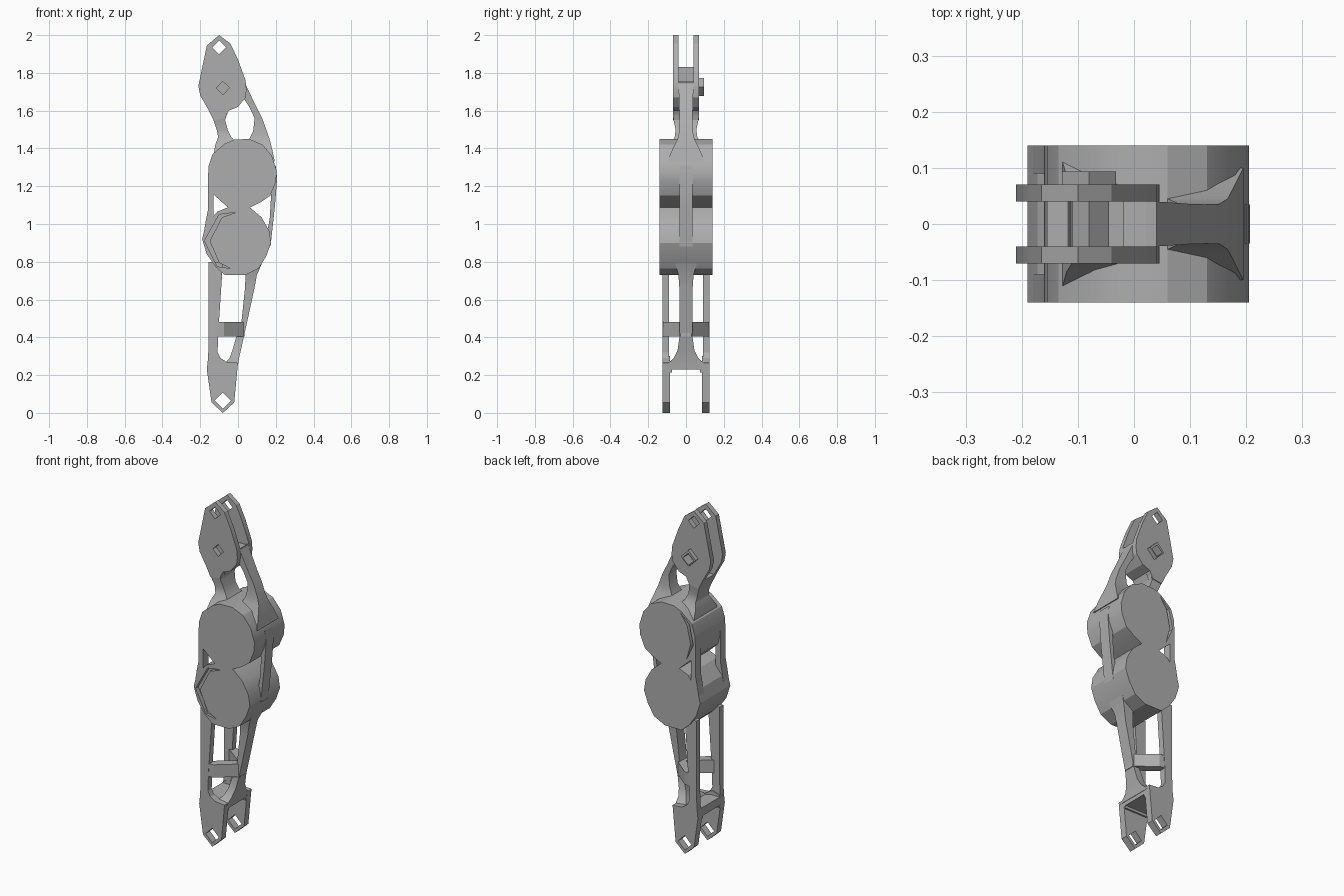
import bpy
import bmesh
from math import radians

default_cube = bpy.data.objects.get("Cube")
if default_cube:
    bpy.data.objects.remove(default_cube, do_unlink=True)

# One plain grey for the whole casting
GREY = (0.42, 0.42, 0.42, 1.0)
metal = bpy.data.materials.new("plain grey")
metal.use_nodes = True
metal.diffuse_color = GREY
metal.node_tree.nodes["Principled BSDF"].inputs["Base Color"].default_value = GREY


def finish(name, bm):
    """Turn a bmesh into a grey object with crisp edges."""
    bmesh.ops.recalc_face_normals(bm, faces=bm.faces)
    mesh = bpy.data.meshes.new(name)
    bm.to_mesh(mesh)
    bm.free()
    mesh.materials.append(metal)
    part = bpy.data.objects.new(name, mesh)
    bpy.context.collection.objects.link(part)
    bpy.ops.object.select_all(action="DESELECT")
    part.select_set(True)
    bpy.context.view_layer.objects.active = part
    bpy.ops.object.shade_smooth_by_angle(angle=radians(25))
    return part


def prism(name, outline, start, end, holes=(), upright=False):
    """Extrude an x-z outline along y, or an x-y outline along z if upright."""
    bm = bmesh.new()
    for loop in [outline, *holes]:
        verts = [bm.verts.new((a, b, start) if upright else (a, start, b))
                 for a, b in loop]
        for first, second in zip(verts, verts[1:] + verts[:1]):
            bm.edges.new((first, second))
    bmesh.ops.triangle_fill(bm, use_beauty=True, edges=bm.edges[:])
    grown = bmesh.ops.extrude_face_region(bm, geom=bm.faces[:])["geom"]
    moved = [v for v in grown if isinstance(v, bmesh.types.BMVert)]
    shift = end - start
    bmesh.ops.translate(bm, verts=moved,
                        vec=(0, 0, shift) if upright else (0, shift, 0))
    return finish(name, bm)


def pair(name, outline, inner, outer, holes=()):
    """Matching front and back plates."""
    prism("front_" + name, outline, -outer, -inner, holes)
    prism("back_" + name, outline, inner, outer, holes)


def loft(name, stations):
    """Strut with rectangular sections: height, left x, right x, half depth."""
    bm = bmesh.new()
    rings = []
    for z, left, right, half in stations:
        corners = [(left, -half), (right, -half), (right, half), (left, half)]
        rings.append([bm.verts.new((x, y, z)) for x, y in corners])
    for low, high in zip(rings, rings[1:]):
        for i in range(4):
            j = (i + 1) % 4
            bm.faces.new((low[i], low[j], high[j], high[i]))
    bm.faces.new(rings[0])
    bm.faces.new(rings[-1])
    return finish(name, bm)


def diamond(x, z, size):
    return [(x, z + size), (x + size, z), (x, z - size), (x - size, z)]


# Upper clevis plates with their two square pin holes
pivot_hole = diamond(-.08, 1.72, .035)
clevis = [(-.1, 2), (-.04, 1.955), (0, 1.87), (.04, 1.76), (.045, 1.71),
          (.04, 1.67), (0, 1.62), (-.05, 1.6), (-.07, 1.56), (-.13, 1.55),
          (-.16, 1.61), (-.2, 1.68), (-.21, 1.73), (-.185, 1.85), (-.165, 1.945)]
pair("upper_clevis", clevis, .04, .07, [pivot_hole, diamond(-.1, 1.935, .036)])

# Web between the clevis plates
web = [(-.11, 1.83), (-.08, 1.845), (0, 1.845), (.04, 1.75), (.04, 1.67),
       (0, 1.62), (-.05, 1.6), (-.07, 1.55), (-.12, 1.55), (-.115, 1.65)]
prism("clevis_web", web, -.04, .04, [pivot_hole])

# Boss around the back of the pivot hole
prism("pivot_boss", diamond(-.08, 1.725, .048), .07, .094, [pivot_hole])

# Two struts that join the clevis to the upper drum, flared at the base
loft("upper_left_strut", [(1.6, -.155, -.055, .07), (1.55, -.13, -.068, .066),
                          (1.5, -.113, -.055, .055), (1.46, -.105, -.035, .06),
                          (1.42, -.12, 0, .085), (1.36, -.13, 0, .12)])
loft("upper_right_strut", [(1.74, -.02, .04, .04), (1.62, .06, .097, .036),
                           (1.56, .088, .128, .035), (1.49, .08, .153, .036),
                           (1.45, .06, .167, .045), (1.4, .06, .18, .07),
                           (1.33, .06, .195, .1)])

# Upper drum, with a narrow curved recess in its back face
upper_drum = [(-.07, 1.425), (-.02, 1.447), (.06, 1.45), (.13, 1.42),
              (.18, 1.36), (.205, 1.28), (.2, 1.22), (.17, 1.15), (.12, 1.115),
              (.06, 1.085), (-.05, 1.085), (-.1, 1.13), (-.145, 1.17),
              (-.16, 1.23), (-.155, 1.31), (-.135, 1.37)]
upper_recess = [(-.06, 1.42), (-.12, 1.365), (-.145, 1.25), (-.1, 1.15),
                (-.128, 1.25), (-.105, 1.355)]
prism("upper_drum", upper_drum, -.14, .115)
prism("upper_drum_back_rim", upper_drum, .115, .14, [upper_recess])

# Lower drum, with a matching recess in its front face
lower_drum = [(-.05, 1.09), (.06, 1.09), (.125, 1.035), (.165, .965),
              (.175, .9), (.15, .83), (.11, .765), (.04, .73), (-.07, .73),
              (-.12, .775), (-.165, .84), (-.19, .92), (-.172, .99), (-.11, 1.065)]
lower_recess = [(-.01, 1.062), (-.1, 1.05), (-.178, .91), (-.11, .775),
                (-.04, .765), (-.1, .795), (-.15, .91), (-.085, 1.035)]
prism("lower_drum_front_rim", lower_drum, -.14, -.115, [lower_recess])
prism("lower_drum", lower_drum, -.115, .14)

# Rails that bridge the two drums: a pair on one side, one on the other
pair("left_rail", [(-.16, 1.25), (-.13, 1.2), (-.13, 1.02), (-.18, .96),
                   (-.17, 1.02), (-.16, 1.07)], .09, .14)
prism("right_rail", [(.2, 1.31), (.207, 1.24), (.196, 1.1), (.172, .88),
                     (.15, .93), (.168, 1.03), (.175, 1.15), (.16, 1.22)], -.035, .035)

# Lower legs: two at the left, one central at the right
pair("left_leg", [(-.155, .8), (-.08, .8), (-.085, .72), (-.105, .42),
                  (-.108, .32), (-.085, .275), (-.05, .26), (-.16, .26),
                  (-.155, .38)], .09, .125)
loft("right_leg", [(.8, .03, .13, .06), (.73, .04, .1, .04), (.66, .037, .087, .035),
                   (.48, .018, .048, .035), (.4, -.01, .03, .035),
                   (.33, -.03, .015, .045), (.29, -.045, .005, .065),
                   (.25, -.08, 0, .11)])

# Cross braces from the central leg out to each of the paired legs
for side, label in ((-1, "front"), (1, "back")):
    brace = [(-.12, .125), (-.075, .12), (.035, .03), (.035, 0),
             (0, 0), (-.12, .09)]
    prism(label + "_brace", [(x, y * side) for x, y in brace],
          .405, .48, upright=True)

# Lower fork: bridge with coved corners and two cheeks with square pin holes
bridge = [(-.165, .23), (-.16, .275), (-.1, .275), (-.06, .265), (0, .265), (-.005, .23)]
prism("fork_bridge", bridge, -.125, .125)
cheek = [(-.08, 0), (-.02, .055), (0, .265), (-.06, .27), (-.11, .3),
         (-.158, .285), (-.165, .23), (-.14, .055)]
pair("fork_cheek", cheek, .085, .125, [diamond(-.08, .065, .043)])
pair("fork_cove", [(-.165, .235), (-.004, .235), (-.006, .215), (-.163, .215)],
     .075, .09)
